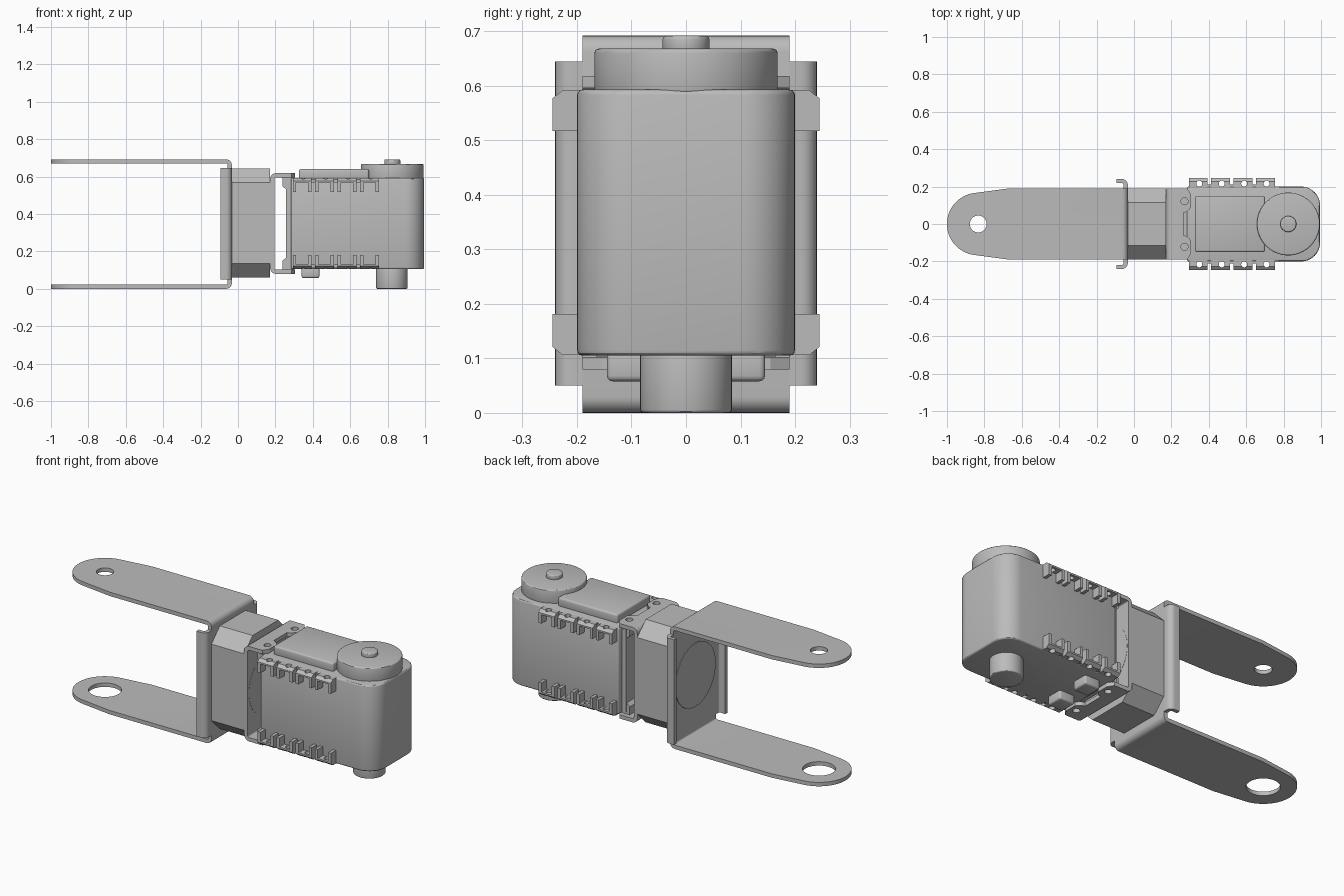
import bpy, bmesh, math
from math import sin, cos, pi

if "Cube" in bpy.data.objects:
    bpy.data.objects.remove(bpy.data.objects["Cube"])

GREY = (0.5, 0.5, 0.5, 1)
mat = bpy.data.materials.new("light_grey")
mat.use_nodes = True
mat.diffuse_color = GREY
mat.node_tree.nodes["Principled BSDF"].inputs["Base Color"].default_value = GREY

PLACE = {"X": lambda a, b, t: (t, a, b),
         "Y": lambda a, b, t: (a, t, b),
         "Z": lambda a, b, t: (a, b, t)}
MID = 0.346          # height of the bracket centre line
SERVO_MID = 0.349    # height of the servo centre line


def apply(ob, mod):
    bpy.context.view_layer.objects.active = ob
    bpy.ops.object.modifier_apply(modifier=mod.name)


def smooth(ob):
    bpy.ops.object.select_all(action="DESELECT")
    ob.select_set(True)
    bpy.context.view_layer.objects.active = ob
    bpy.ops.object.shade_smooth_by_angle(angle=math.radians(30))


def prism(name, pts, axis, *spans, bevel=0):
    """Extrude a closed profile along an axis, once for each span."""
    bm = bmesh.new()
    for lo, hi in spans:
        ends = [[bm.verts.new(PLACE[axis](a, b, t)) for a, b in pts] for t in (lo, hi)]
        bm.faces.new(ends[0])
        bm.faces.new(ends[1])
        for i in range(len(pts)):
            j = (i + 1) % len(pts)
            bm.faces.new((ends[0][i], ends[0][j], ends[1][j], ends[1][i]))
    bmesh.ops.recalc_face_normals(bm, faces=bm.faces)
    me = bpy.data.meshes.new(name)
    bm.to_mesh(me)
    bm.free()
    me.materials.append(mat)
    ob = bpy.data.objects.new(name, me)
    bpy.context.collection.objects.link(ob)
    if bevel:
        mod = ob.modifiers.new("round", "BEVEL")
        mod.width, mod.segments = bevel, 3
        mod.limit_method, mod.angle_limit = "ANGLE", math.radians(40)
        apply(ob, mod)
    smooth(ob)
    return ob


def cut(ob, cutter, op="DIFFERENCE"):
    mod = ob.modifiers.new("cut", "BOOLEAN")
    mod.object, mod.operation, mod.solver = cutter, op, "EXACT"
    apply(ob, mod)
    bpy.data.objects.remove(cutter)
    smooth(ob)


def arc(cx, cy, r, a0, a1, n=10):
    return [(cx + r * cos(math.radians(a0 + (a1 - a0) * i / n)),
             cy + r * sin(math.radians(a0 + (a1 - a0) * i / n))) for i in range(n + 1)]


def circle(cx, cy, r, n=48):
    return arc(cx, cy, r, 0, 360 - 360 / n, n - 1)


def rect(x0, x1, y0, y1):
    return [(x0, y0), (x1, y0), (x1, y1), (x0, y1)]


def channel(web, tip, half, mid, t=0.022, r=0.03):
    """Bent sheet profile: a web at one end and two legs reaching to the tip."""
    s = 1 if web > tip else -1
    outer = arc(0, half - r, r, 90, 0, 6)
    inner = arc(0, half - r, r - t, 0, 90, 6)
    put = lambda p, f: (web + s * (p[0] - r), mid + f * p[1])
    return ([(tip, mid + half)] + [put(p, 1) for p in outer]
            + [put(p, -1) for p in reversed(outer)]
            + [(tip, mid - half), (tip, mid - half + t)]
            + [put(p, -1) for p in reversed(inner)]
            + [put(p, 1) for p in inner] + [(tip, mid + half - t)])


# Long fork bracket with rounded arm ends
fork = prism("fork_bracket", channel(-0.033, -1.05, MID, MID), "Y", (-0.19, 0.19))
plan = ([(0.1, 0.2), (-0.033, 0.19), (-0.67, 0.19)] + arc(-0.833, 0, 0.167, 98, 262, 32)
        + [(-0.67, -0.19), (-0.033, -0.19), (0.1, -0.2)])
cut(fork, prism("arm_outline", plan, "Z", (-0.1, 0.8)), "INTERSECT")
cut(fork, prism("top_hole", circle(-0.833, 0, 0.045), "Z", (0.6, 0.8)))
cut(fork, prism("bottom_hole", circle(-0.833, 0, 0.085), "Z", (-0.1, 0.1)))

# Folded side lips of the fork bracket
for s in (-1, 1):
    lip = prism("side_lip", channel(-0.033, -0.093, 0.24, 0), "Z", (0.05, 0.645))
    cut(lip, prism("lip_side", rect(-0.2, 0.1, s * 0.188, s * 0.3), "Z", (0, 0.7)), "INTERSECT")

# Octagonal connecting block
c, w, lo, hi = 0.075, 0.19, 0.06, 0.643
prism("connecting_block",
      [(-w, lo + c), (c - w, lo), (w - c, lo), (w, lo + c),
       (w, hi - c), (w - c, hi), (c - w, hi), (-w, hi - c)], "X", (-0.035, 0.172))

# Round pads on both faces of the joint
prism("fork_pad", circle(0, MID, 0.18), "X", (-0.06, -0.058 + 0.001))
prism("clip_pad", circle(0, MID, 0.18), "X", (0.19, 0.195))

# Short clip bracket holding the servo
clip = prism("clip_bracket", channel(0.172, 0.35, 0.269, SERVO_MID), "Y", (-0.19, 0.19))
half_plan = [(0.265, 0.06), (0.283, 0.065), (0.306, 0.09), (0.306, 0.155), (0.285, 0.19), (0.1, 0.19)]
plan = half_plan + [(x, -y) for x, y in reversed(half_plan)]
web_safe = prism("clip_outline", plan, "Z", (-0.1, 0.8))
cut(clip, web_safe, "INTERSECT")
for s in (-1, 1):
    cut(clip, prism("clip_hole", circle(0.27, s * 0.122, 0.019, 24), "Z", (-0.1, 0.8)))

# Servo case, end plate and cover
plan = ([(0.283, 0.2)] + arc(0.895, 0.1, 0.1, 90, 0) + arc(0.895, -0.1, 0.1, 0, -90)
        + [(0.283, -0.2)])
prism("servo_case", plan, "Z", (0.105, 0.593), bevel=0.01)
prism("servo_end_plate", rect(0.257, 0.29, -0.17, 0.17), "Z", (0.115, 0.583))
prism("servo_cover", rect(0.326, 0.7, -0.15, 0.15), "Z", (0.585, 0.64), bevel=0.01)

# Output disc, centre boss and lower shaft
prism("output_disc", circle(0.825, 0, 0.168, 64), "Z", (0.585, 0.668), bevel=0.008)
prism("disc_boss", circle(0.825, 0, 0.043), "Z", (0.66, 0.692), bevel=0.007)
prism("lower_shaft", circle(0.823, 0, 0.084), "Z", (0, 0.115), bevel=0.006)

for s in (-1, 1):
    # Connector feet under the case
    prism("connector_foot", rect(0.34, 0.435, s * 0.05, s * 0.145), "Z", (0.058, 0.115), bevel=0.01)
    for f in (-1, 1):
        flip = lambda pts: [(p, SERVO_MID + f * q) for p, q in pts]
        # Screw ears under the clip tabs
        prism("screw_ear", flip([(0.237, 0.246), (0.302, 0.246), (0.302, 0.18),
                                 (0.26, 0.18), (0.237, 0.2)]), "Y", (s * 0.085, s * 0.165))
        # Mounting teeth: drilled flanges with ribs on either side
        teeth = [0.343 + 0.12 * i for i in range(4)]
        side = lambda pts: [(s * y, z) for y, z in flip(pts)]
        flange = prism("tooth_flanges",
                       side([(0.19, 0.219), (0.245, 0.219), (0.245, 0.228), (0.226, 0.243), (0.19, 0.243)]),
                       "X", *[(x - 0.05, x + 0.05) for x in teeth])
        for x in teeth:
            cut(flange, prism("tooth_hole", circle(x + 0.006, s * 0.216, 0.016, 20), "Z", (-0.1, 0.8)))
        ribs = [(x + e - 0.009, x + e + 0.009) for x in teeth for e in (-0.041, 0.041)]
        prism("tooth_ribs", side([(0.19, 0.168), (0.245, 0.168), (0.245, 0.222), (0.19, 0.222)]),
              "X", *ribs)
        # Thin rail joining the teeth
        prism("tooth_rail", side([(0.19, 0.219), (0.21, 0.219), (0.21, 0.238), (0.19, 0.238)]),
              "X", *[(x + 0.05, x + 0.07) for x in teeth[:3]])
